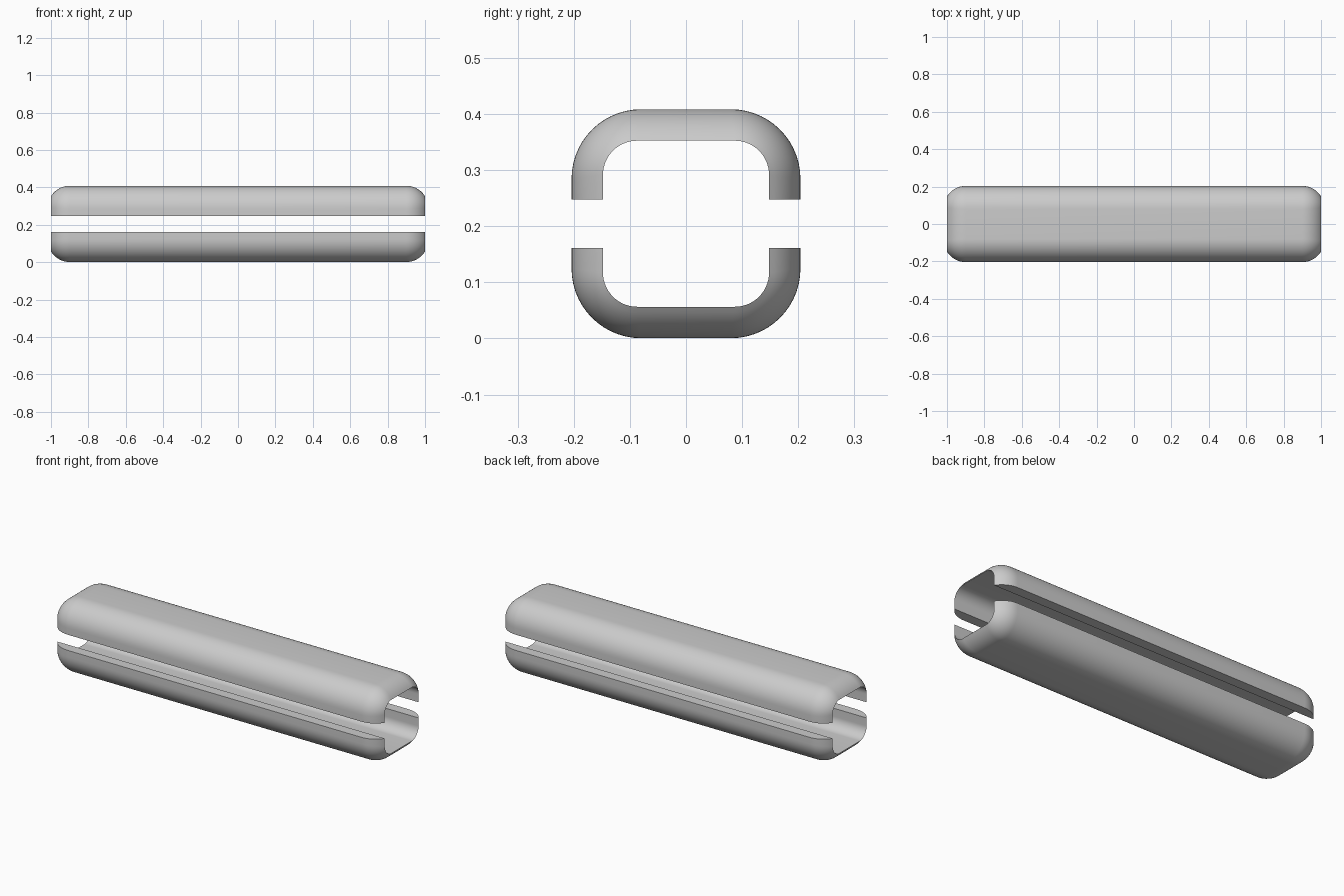
import bpy, bmesh
from math import sin, cos, pi, sqrt, radians

if "Cube" in bpy.data.objects:
    bpy.data.objects.remove(bpy.data.objects["Cube"])

MID = 0.2045          # height of the slot centre
GAP = 0.0433          # half the slot
OUT, INN = 0.204, 0.148   # outer / bore half width (and half height)
R_OUT, R_IN = 0.124, 0.061
FILLET = 0.12         # rounding of the ends
SEG = 14


def profile(half, r):
    """Half channel cross-section: side, two round corners, side."""
    pts = [(half, GAP)]
    c = half - r
    for sx, a0 in ((1, 0), (-1, pi / 2)):
        for i in range(SEG + 1):
            a = a0 + pi / 2 * i / SEG
            pts.append((sx * c + r * cos(a), c + r * sin(a)))
    pts.append((-half, GAP))
    return pts


def stations():
    """x position and inset (0 = outer skin, 1 = bore) along the length."""
    depth = OUT - INN
    run = sqrt(FILLET ** 2 - (FILLET - depth) ** 2)
    n = 10
    amax = math_asin(run / FILLET)
    end = [(1 - run + FILLET * sin(amax * i / n),
            FILLET * (1 - cos(amax * i / n)) / depth) for i in range(n + 1)]
    return [(-x, w) for x, w in reversed(end)] + end


def math_asin(v):
    from math import asin
    return asin(v)


def half_shell(name, sign):
    outer, inner = profile(OUT, R_OUT), profile(INN, R_IN)
    bm = bmesh.new()
    rings = []
    for x, w in stations():
        rings.append([bm.verts.new((x, o[0] + (i[0] - o[0]) * w,
                                    MID + sign * (o[1] + (i[1] - o[1]) * w)))
                      for o, i in zip(outer, inner)])
    # outer skin
    for a, b in zip(rings, rings[1:]):
        for j in range(len(a) - 1):
            bm.faces.new((a[j], a[j + 1], b[j + 1], b[j]))
    # straight bore between the two end rims
    a, b = rings[0], rings[-1]
    for j in range(len(a) - 1):
        bm.faces.new((a[j], b[j], b[j + 1], a[j + 1]))
    # flat slot faces
    for j in (0, -1):
        bm.faces.new([r[j] for r in rings])
    bmesh.ops.recalc_face_normals(bm, faces=bm.faces)
    mesh = bpy.data.meshes.new(name)
    bm.to_mesh(mesh)
    bm.free()
    obj = bpy.data.objects.new(name, mesh)
    bpy.context.collection.objects.link(obj)
    bpy.ops.object.select_all(action='DESELECT')
    obj.select_set(True)
    bpy.context.view_layer.objects.active = obj
    bpy.ops.object.shade_smooth_by_angle(angle=radians(30))


half_shell("upper_shell", 1)
half_shell("lower_shell", -1)
